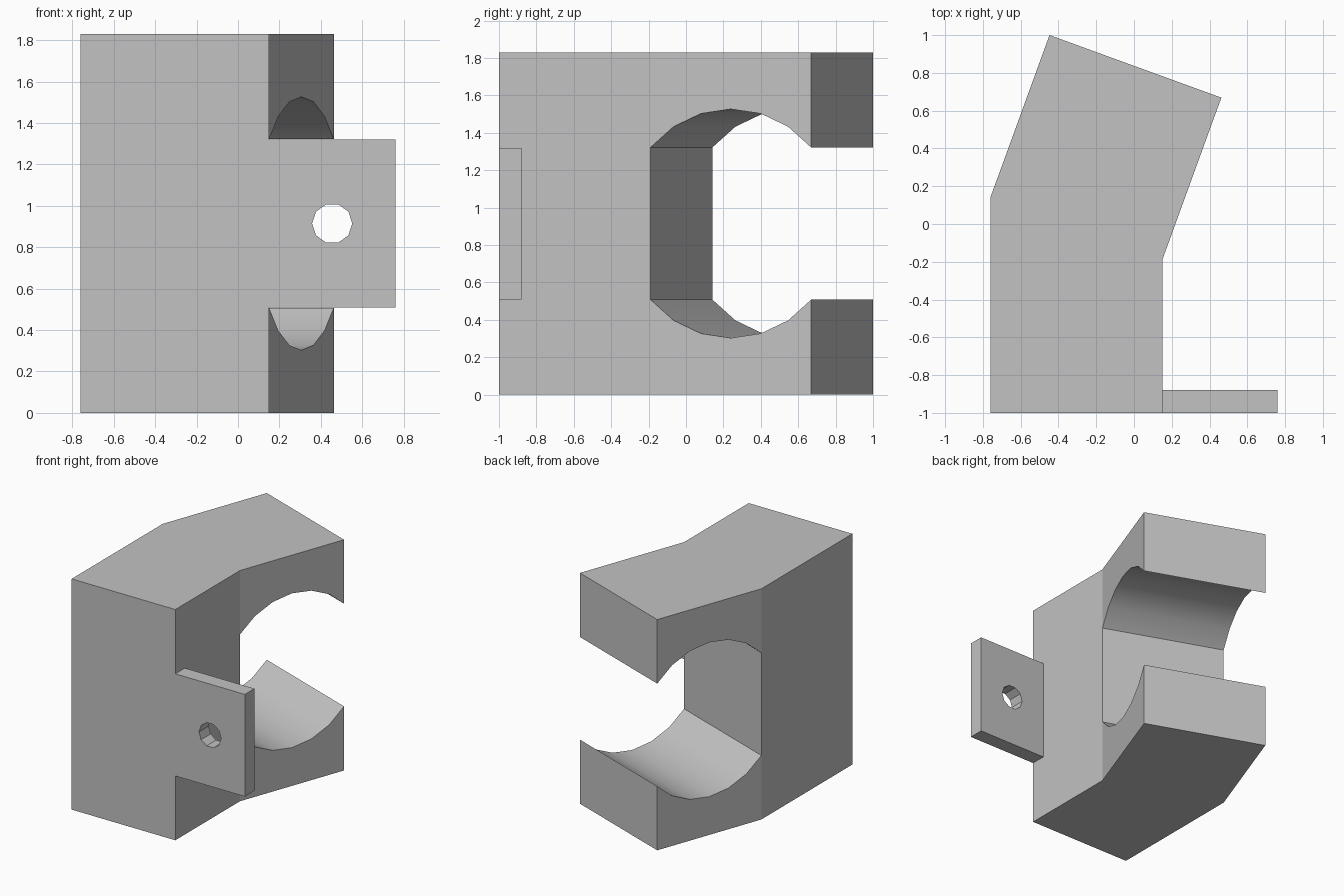
import bpy
import bmesh
from math import sin, cos, radians
from mathutils import Vector

cube = bpy.data.objects.get("Cube")
if cube:
    bpy.data.objects.remove(cube, do_unlink=True)

grey = bpy.data.materials.new("plain_grey")
grey.use_nodes = True
colour = (0.54, 0.54, 0.54, 1)
grey.diffuse_color = colour
grey.node_tree.nodes["Principled BSDF"].inputs["Base Color"].default_value = colour

HEIGHT = 1.83
MID = HEIGHT / 2
BEND = radians(20)
along = Vector((sin(BEND), cos(BEND), 0))     # direction of the angled half
across = Vector((cos(BEND), -sin(BEND), 0))
up = Vector((0, 0, 1))
inner_bend = Vector((0.15, -0.19, 0))
WIDTH = 0.91 / cos(BEND)
LENGTH = 0.914


def prism(name, points, sweep):
    """Sweep a planar outline into a closed solid."""
    bm = bmesh.new()
    base = bm.faces.new([bm.verts.new(p) for p in points])
    swept = bmesh.ops.extrude_face_region(bm, geom=[base])["geom"]
    bmesh.ops.translate(bm, vec=sweep,
                        verts=[g for g in swept if isinstance(g, bmesh.types.BMVert)])
    bmesh.ops.recalc_face_normals(bm, faces=bm.faces)
    mesh = bpy.data.meshes.new(name)
    bm.to_mesh(mesh)
    bm.free()
    mesh.materials.append(grey)
    obj = bpy.data.objects.new(name, mesh)
    bpy.context.collection.objects.link(obj)
    return obj


def combine(target, tool, operation):
    """Apply a boolean and remove the tool object."""
    mod = target.modifiers.new(operation.lower(), 'BOOLEAN')
    mod.operation = operation
    mod.solver = 'EXACT'
    mod.object = tool
    bpy.context.view_layer.objects.active = target
    bpy.ops.object.modifier_apply(modifier=mod.name)
    bpy.data.objects.remove(tool, do_unlink=True)


# Bent block
outer_bend = inner_bend - across * WIDTH
front_left, front_right = Vector((0.15, -1, 0)), Vector((-0.76, -1, 0))
body = prism("bent_bracket",
             [front_right, front_left, inner_bend, inner_bend + along * LENGTH,
              outer_bend + along * LENGTH, outer_bend], up * HEIGHT)

# Open slot with a scooped roof and floor, running across the angled half
RADIUS = 0.612
STEP = radians(16.1)
arc = [(LENGTH / 2 + RADIUS * sin(i * STEP), RADIUS * cos(i * STEP)) for i in range(-3, 4)]
arc[0] = (0, arc[0][1])
arc[-1] = (LENGTH, arc[-1][1])
mouth = LENGTH + 0.2
outline = arc + [(mouth, arc[-1][1]), (mouth, -arc[-1][1])] + [(s, -z) for s, z in reversed(arc)]
origin = inner_bend + across * 0.1 + up * MID
slot = prism("slot_cutter", [origin + along * s + up * z for s, z in outline],
             -across * (WIDTH + 0.2))
combine(body, slot, 'DIFFERENCE')

# Thin mounting tab, flush with the front
tab = prism("mounting_tab",
            [(x, -1, MID + z) for x, z in
             ((0, -0.405), (0.76, -0.405), (0.76, 0.405), (0, 0.405))],
            Vector((0, 0.12, 0)))
combine(body, tab, 'UNION')

# Ten-sided bolt hole through the tab
SIDES = 10
ring = [radians(360 * i / SIDES) for i in range(SIDES)]
hole = prism("hole_cutter",
             [(0.455 + 0.097 * cos(a), -1.1, MID + 0.097 * sin(a)) for a in ring],
             Vector((0, 0.3, 0)))
combine(body, hole, 'DIFFERENCE')

# Smooth scoops, crisp edges elsewhere
bpy.ops.object.select_all(action='DESELECT')
body.select_set(True)
bpy.context.view_layer.objects.active = body
bpy.ops.object.shade_smooth_by_angle(angle=radians(18))
